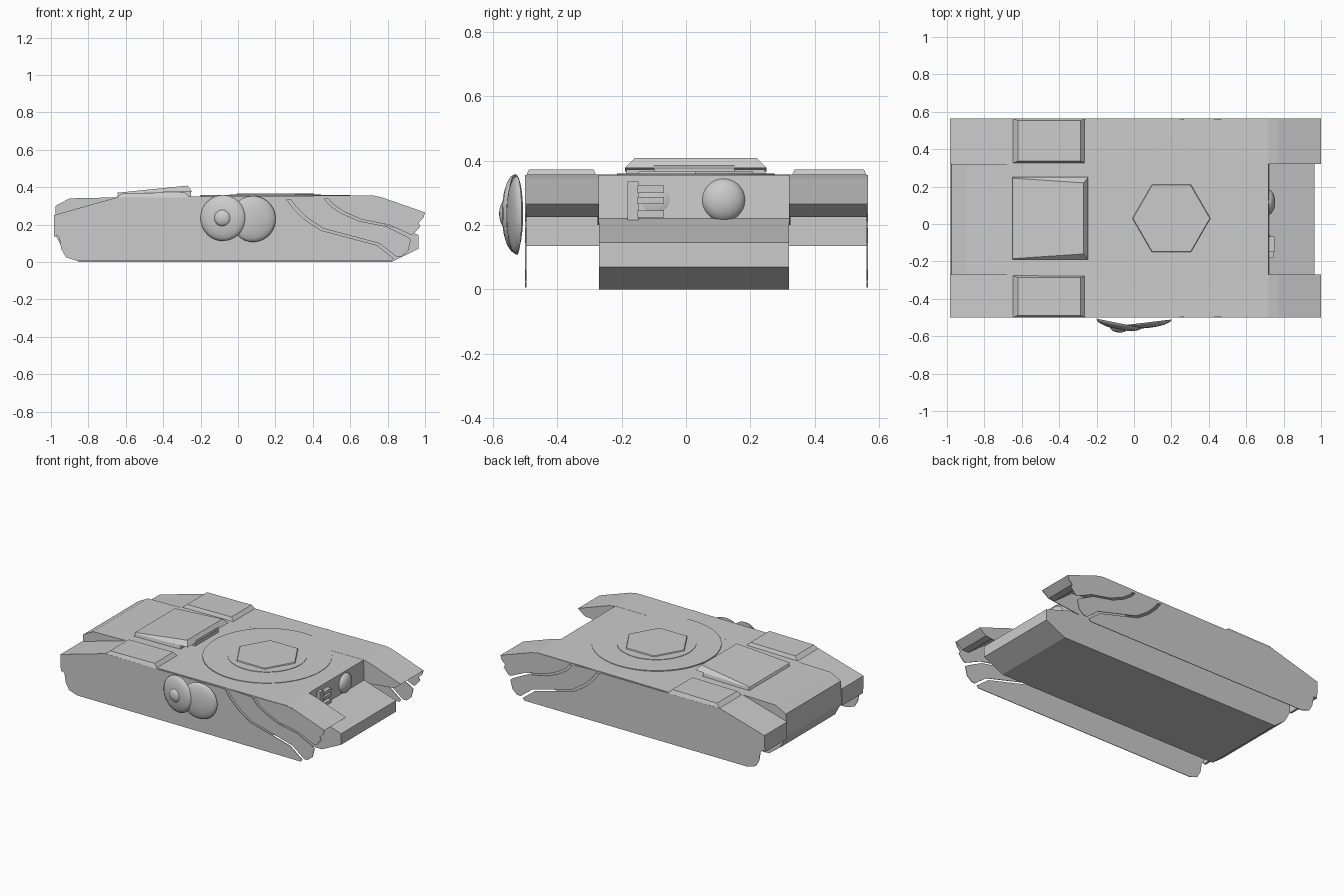
import bpy, bmesh
from math import sin, cos, pi, radians
from mathutils import Matrix, Vector

if "Cube" in bpy.data.objects:
    bpy.data.objects.remove(bpy.data.objects["Cube"])

MID = 0.03  # hull centre line in y


def finish(name, bm):
    bmesh.ops.recalc_face_normals(bm, faces=bm.faces)
    me = bpy.data.meshes.new(name)
    bm.to_mesh(me)
    bm.free()
    ob = bpy.data.objects.new(name, me)
    bpy.context.collection.objects.link(ob)
    return ob


def prism(name, pts, y0, y1):
    """Extrude an x/z outline from y0 to y1."""
    bm = bmesh.new()
    a = [bm.verts.new((x, y0, z)) for x, z in pts]
    b = [bm.verts.new((x, y1, z)) for x, z in pts]
    bm.faces.new(a)
    bm.faces.new(b[::-1])
    for i in range(len(pts)):
        j = (i + 1) % len(pts)
        bm.faces.new((a[i], a[j], b[j], b[i]))
    return finish(name, bm)


def loft(name, low, high):
    """Join two matching loops of points into a closed solid."""
    bm = bmesh.new()
    a = [bm.verts.new(p) for p in low]
    b = [bm.verts.new(p) for p in high]
    bm.faces.new(a[::-1])
    bm.faces.new(b)
    for i in range(len(a)):
        j = (i + 1) % len(a)
        bm.faces.new((a[i], a[j], b[j], b[i]))
    return finish(name, bm)


def ring(cx, cy, z, r, n):
    return [(cx + r * cos(2 * pi * i / n), cy + r * sin(2 * pi * i / n), z) for i in range(n)]


def rect(x0, x1, y0, y1, z0, z1):
    return [(x0, y0, z0), (x1, y0, z1), (x1, y1, z1), (x0, y1, z0)]


def dome(name, loc, r, h, axis):
    """Shallow spherical cap, bulging along axis."""
    bm = bmesh.new()
    n, rings = 32, 6
    loops = []
    for k in range(rings):
        t = (pi / 2) * k / rings
        loops.append([bm.verts.new(v) for v in ring(0, 0, h * sin(t), r * cos(t), n)])
    top = bm.verts.new((0, 0, h))
    bm.faces.new(loops[0][::-1])
    for i in range(n):
        j = (i + 1) % n
        for a, b in zip(loops, loops[1:]):
            bm.faces.new((a[i], a[j], b[j], b[i]))
        bm.faces.new((loops[-1][i], loops[-1][j], top))
    rot = Vector((0, 0, 1)).rotation_difference(Vector(axis)).to_matrix().to_4x4()
    bm.transform(Matrix.Translation(loc) @ rot)
    ob = finish(name, bm)
    bpy.context.view_layer.objects.active = ob
    ob.select_set(True)
    bpy.ops.object.shade_smooth_by_angle(angle=radians(35))
    ob.select_set(False)
    return ob


# Central hull with stepped nose and raised engine deck
prism("hull", [(-.85, 0), (.82, 0), (.965, .07), (.965, .145), (.725, .22), (.72, .355),
               (-.24, .35), (-.66, .345), (-.9, .34), (-.975, .30), (-.98, .15), (-.93, .06)],
      -.27, .32)

# Fender roofs, inner nose walls and side skirts, both sides
roof = [(-.985, .135), (-.985, .25), (-.65, .345), (-.24, .35), (.72, .356), (.77, .345), (1, .265),
        (.95, .225), (.90, .225), (.77, .325), (.72, .338), (-.24, .332), (-.64, .327), (-.97, .235),
        (-.97, .135)]
cheek = [(.71, .352), (.77, .34), (1, .262), (.95, .225), (.71, .2)]
slit1 = [(.26, .345), (.30, .29), (.36, .23), (.45, .17), (.6, .13), (.75, .09), (.84, .02)]
slit2 = [(.46, .345), (.50, .30), (.56, .26), (.65, .22), (.80, .19), (.91, .135)]


def shift(pts, dx, dz):
    return [(x + dx, z + dz) for x, z in pts]


skirt_rear = ([(.82, .005), (-.86, .005), (-.92, .025), (-.945, .07), (-.955, .13), (-.985, .16),
               (-.985, .25), (-.65, .345)] + shift(slit1, -.008, 0))
skirt_mid = shift(slit1, .008, .008)[::-1] + shift(slit2, -.006, 0) + [(.925, .12), (.91, .06), (.875, .03)]
skirt_front = (shift(slit2, .008, .008)[::-1] +
               [(.72, .355), (.77, .345), (1, .265), (.99, .235), (.965, .21), (.975, .19), (.94, .15)])
skirt_front[0] = (.925, .145)
for side, yi, yo in (("right", -.27, -.50), ("left", .32, .565)):
    s = 1 if yo > 0 else -1
    prism(side + "_fender", roof, yi, yo - s * .004)
    prism(side + "_nose_wall", cheek, yi, yi + s * .005)
    for part, pts in (("rear", skirt_rear), ("middle", skirt_mid), ("front", skirt_front)):
        prism(side + "_skirt_" + part, pts, yo - s * .004, yo)
    # Side deck hatch with bevelled edges
    a, b = sorted((yi + s * .005, yo))
    loft(side + "_deck_hatch", rect(-.65, -.26, a, b, .342, .345),
         rect(-.62, -.285, a + .012, b - .012, .368, .372))

# Wedge engine cover with overhanging front lip
ya, yb = -.19, .25
loft("engine_cover", [(-.65, ya, .343), (-.30, ya, .345), (-.30, yb, .345), (-.65, yb, .343)],
     [(-.64, ya + .005, .366), (-.30, ya + .005, .372), (-.30, yb - .005, .372), (-.64, yb - .005, .366)])
loft("engine_cover_lid", [(-.65, ya, .366), (-.245, ya, .377), (-.245, yb, .377), (-.65, yb, .366)],
     [(-.645, ya + .005, .37), (-.27, ya + .03, .408), (-.27, yb - .03, .408), (-.645, yb - .005, .37)])
loft("engine_vent", rect(-.31, -.25, -.1, .15, .35, .35), rect(-.31, -.25, -.1, .15, .385, .385))

# Turret ring: wide thin plate, round seat and hexagonal cap
loft("turret_plate", ring(.2, MID, .345, .40, 48), ring(.2, MID, .357, .40, 48))
loft("turret_seat", ring(.2, MID, .35, .245, 48), ring(.2, MID, .360, .245, 48))
loft("turret_hex_cap", ring(.2, MID, .35, .215, 6), ring(.2, MID, .366, .205, 6))

# Overlapping tilted shields on the right side
dome("side_shield_front", (.08, -.525, .23), .123, .03, (.12, -1, 0))
dome("side_shield_rear", (-.08, -.53, .235), .123, .035, (-.2, -1, 0))
dome("side_shield_hub", (-.082, -.557, .235), .045, .023, (-.1, -1, 0))

# Nose lamp and pronged socket in the front recess
dome("nose_lamp", (.715, .117, .277), .068, .04, (1, 0, 0))
dome("nose_socket", (.715, -.095, .277), .052, .015, (1, 0, 0))
loft("socket_bracket", rect(.715, .745, -.182, -.148, .215, .215), rect(.715, .745, -.182, -.148, .335, .335))
for i, z in enumerate((.235, .277, .312)):
    loft("socket_prong_%d" % i, rect(.715, .75, -.15, -.068, z - .012, z - .012),
         rect(.715, .75, -.15, -.068, z + .01, z + .01))
